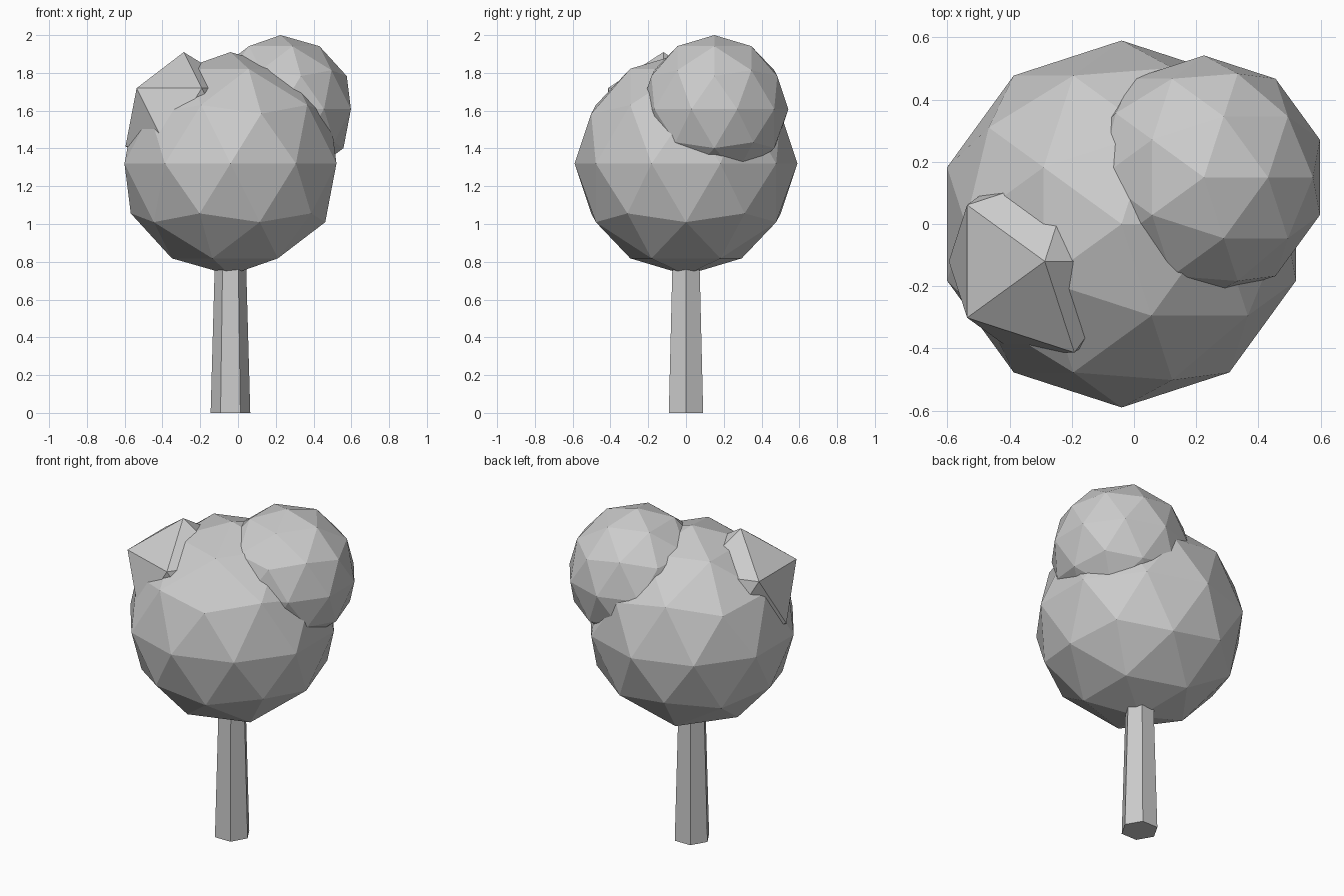
import bpy

if "Cube" in bpy.data.objects:
    bpy.data.objects.remove(bpy.data.objects["Cube"])

# One flat grey for the whole tree
grey = bpy.data.materials.new("plain_grey")
grey.diffuse_color = (0.6, 0.6, 0.6, 1.0)
grey.use_nodes = True
grey.node_tree.nodes["Principled BSDF"].inputs["Base Color"].default_value = grey.diffuse_color


def finish(name):
    """Name the active object, colour it and keep its faces flat."""
    obj = bpy.context.object
    obj.name = name
    obj.data.materials.append(grey)
    bpy.ops.object.shade_flat()
    return obj


def foliage(name, centre, radius, subdivisions):
    bpy.ops.mesh.primitive_ico_sphere_add(
        subdivisions=subdivisions, radius=radius, location=centre)
    return finish(name)


# Tapered six-sided trunk, its top hidden in the crown
TRUNK_HEIGHT = 1.0
bpy.ops.mesh.primitive_cone_add(
    vertices=6, radius1=0.105, radius2=0.077, depth=TRUNK_HEIGHT,
    location=(-0.04, 0, TRUNK_HEIGHT / 2))
trunk = finish("trunk")
# Turn the hexagon so that two corners lie on the x axis
trunk.rotation_euler.z = 0.5235988

# Faceted foliage clumps
foliage("main_crown", (-0.04, 0, 1.32), 0.59, 2)
foliage("upper_right_clump", (0.225, 0.15, 1.608), 0.392, 2)
foliage("upper_left_clump", (-0.287, -0.12, 1.565), 0.345, 1)
